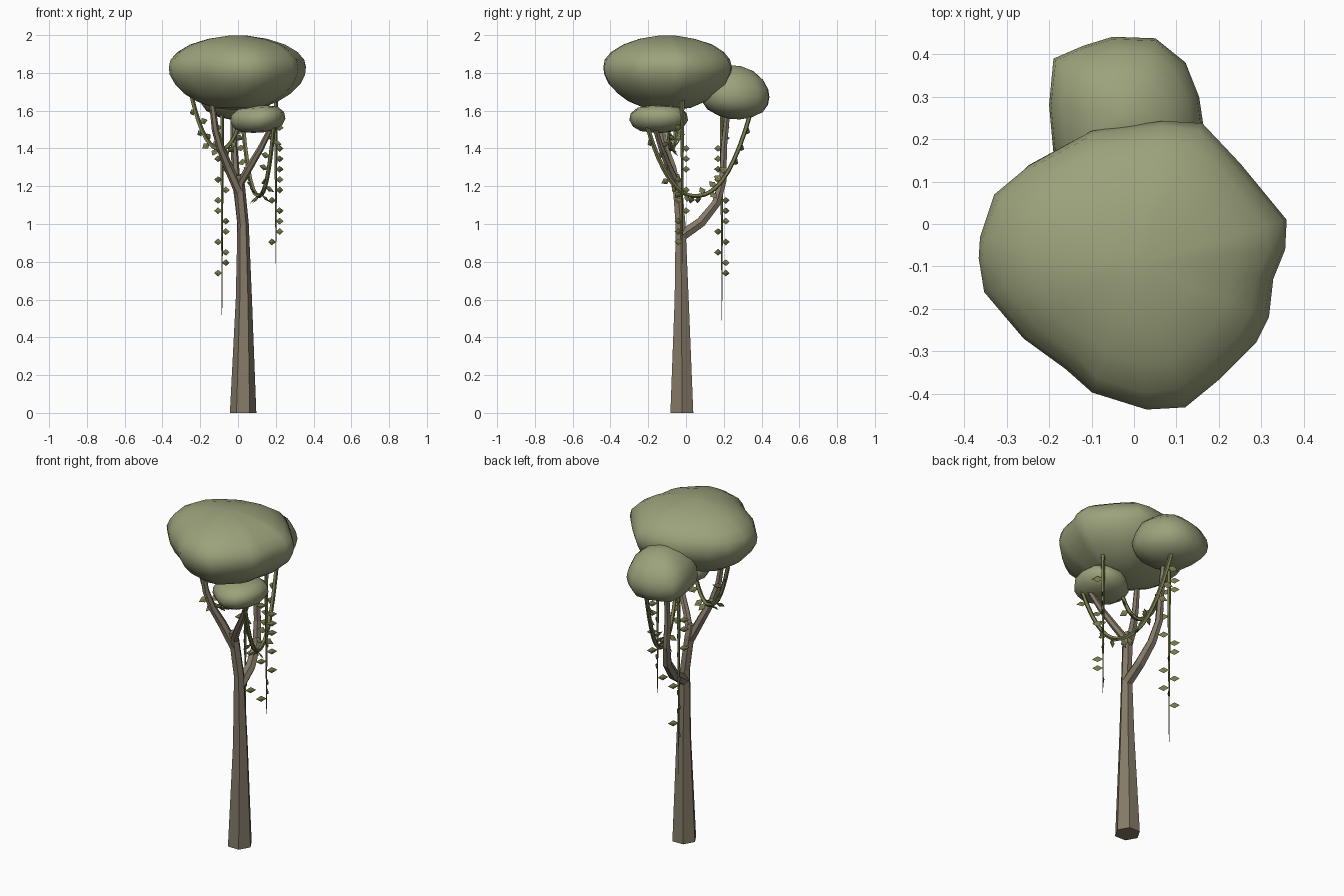
import bpy, bmesh, math, random
from mathutils import Vector, Matrix

if "Cube" in bpy.data.objects:
    bpy.data.objects.remove(bpy.data.objects["Cube"])

random.seed(4)

def material(name, rgb):
    m = bpy.data.materials.new(name)
    m.diffuse_color = (*rgb, 1)
    m.use_nodes = True
    m.node_tree.nodes["Principled BSDF"].inputs["Base Color"].default_value = m.diffuse_color
    return m

BARK = material("bark", (0.235, 0.195, 0.14))
FOLIAGE = material("foliage", (0.33, 0.36, 0.2))
VINE = material("vine", (0.19, 0.2, 0.075))

def finish(bm, name, mat, smooth=False):
    bmesh.ops.recalc_face_normals(bm, faces=bm.faces[:])
    me = bpy.data.meshes.new(name)
    bm.to_mesh(me)
    bm.free()
    me.materials.append(mat)
    for p in me.polygons:
        p.use_smooth = smooth
    ob = bpy.data.objects.new(name, me)
    bpy.context.collection.objects.link(ob)
    return ob

def loft(bm, rings):
    loops = [[bm.verts.new(p) for p in r] for r in rings]
    n = len(loops[0])
    for a, b in zip(loops, loops[1:]):
        for i in range(n):
            j = (i + 1) % n
            bm.faces.new((a[i], a[j], b[j], b[i]))
    bm.faces.new(loops[0][::-1])
    bm.faces.new(loops[-1])

def tube(bm, pts, radii, sides):
    """Loft a round section along pts, carrying the frame without twist."""
    pts = [Vector(p) for p in pts]
    rings, x, prev = [], Vector((1, 0, 0)), Vector((0, 0, 1))
    for i, p in enumerate(pts):
        t = (pts[min(i + 1, len(pts) - 1)] - pts[max(i - 1, 0)]).normalized()
        if i == 0 and t.z < 0:
            prev = Vector((0, 0, -1))
        x = prev.rotation_difference(t) @ x
        prev, y = t, t.cross(x)
        rings.append([p + radii[i] * (math.cos(k * math.tau / sides) * x + math.sin(k * math.tau / sides) * y)
                      for k in range(sides)])
    loft(bm, rings)

def blob(name, outline, profile, centre, tilt=(0, 0), bump=0.01):
    """Rounded foliage clump: plan outline scaled through (z, scale) steps."""
    bm = bmesh.new()
    c = Vector(centre)
    rings = []
    for z, s in profile:
        ring = []
        for x, y in outline:
            k = s * (1 + random.uniform(-bump, bump))
            dx, dy = (x - c.x) * k, (y - c.y) * k
            ring.append((c.x + dx, c.y + dy, z + tilt[0] * dx + tilt[1] * dy))
        rings.append(ring)
    loft(bm, rings)
    return finish(bm, name, FOLIAGE, True)

# Foliage clumps
blob("main_canopy",
     [(-.365, -.03), (-.33, .07), (-.25, .14), (-.1, .22), (.07, .245), (.16, .235), (.25, .14),
      (.36, .01), (.36, -.06), (.33, -.13), (.32, -.22), (.29, -.28), (.2, -.37), (.12, -.43),
      (.03, -.44), (-.1, -.4), (-.16, -.34), (-.26, -.27), (-.35, -.16), (-.367, -.08)],
     [(1.605, .12), (1.615, .36), (1.65, .6), (1.69, .77), (1.74, .91), (1.79, .985), (1.83, 1), (1.87, .965),
      (1.91, .87), (1.95, .69), (1.98, .43), (1.998, .12)], (0, -.1))
blob("back_canopy",
     [(-.2, .28), (-.19, .39), (-.12, .42), (-.05, .44), (.05, .437), (.12, .38), (.155, .3), (.165, .22),
      (.13, .14), (.06, .09), (-.05, .08), (-.14, .1), (-.19, .16)],
     [(1.555, .15), (1.57, .5), (1.6, .82), (1.64, .97), (1.68, 1), (1.72, .97), (1.77, .83), (1.815, .53),
      (1.838, .15)], (-.02, .26), (0, -.05))
blob("lower_canopy",
     [(-.04, -.14), (-.02, -.21), (.05, -.27), (.11, -.3), (.18, -.28), (.23, -.22), (.25, -.14), (.24, -.06),
      (.18, 0), (.09, .01), (.02, -.03), (-.03, -.08)],
     [(1.484, .2), (1.492, .6), (1.515, .87), (1.55, 1), (1.585, .96), (1.615, .72), (1.628, .2)],
     (.11, -.15), (.06, 0))

# Trunk and branches
def limb(name, pts, radii, sides):
    bm = bmesh.new()
    tube(bm, pts, radii, sides)
    finish(bm, name, BARK)

limb("trunk", [(.027, -.022, 0), (.031, -.023, .6), (.027, -.029, 1), (.008, -.045, 1.2), (.003, -.055, 1.26)],
     [.07, .043, .03, .029, .022], 6)
limb("left_branch", [(.008, -.045, 1.17), (-.05, -.075, 1.3), (-.092, -.11, 1.4), (-.12, -.13, 1.5), (-.14, -.14, 1.66)],
     [.027, .025, .021, .019, .015], 6)
limb("right_branch", [(.003, -.045, 1.2), (.06, -.09, 1.3), (.12, -.13, 1.4), (.175, -.165, 1.51)],
     [.022, .02, .017, .014], 6)
limb("back_branch", [(.027, -.02, .94), (.025, .08, 1.01), (.01, .16, 1.11), (-.01, .195, 1.23), (-.02, .2, 1.4), (-.025, .22, 1.6)],
     [.032, .03, .026, .022, .018, .016], 6)

# Leaf: thin diamond pointing away from its vine
def leaf(bm, base, out, up, length=.058, width=.036):
    out = out.normalized()
    side = out.cross(up).normalized()
    up = side.cross(out)
    m = base + out * length * .5
    tips = [base, m + up * width / 2, base + out * length, m - up * width / 2]
    ring = [bm.verts.new(p) for p in tips]
    poles = [bm.verts.new(m + side * s) for s in (.005, -.005)]
    for i in range(4):
        for p in poles:
            bm.faces.new((ring[i], ring[(i + 1) % 4], p))

# Straight hanging vines
def hanging_vine(name, x, y, top, bottom, leaf_end, r):
    bm = bmesh.new()
    mid = (top + bottom) / 2
    tube(bm, [(x, y, top), (x, y, mid), (x, y, bottom)], [r, r * .55, .001], 5)
    z = top - .15
    while z > leaf_end:
        d = Vector((random.choice((-1, 1)), random.choice((-1, 1)), 0))
        leaf(bm, Vector((x, y, z)), d, Vector((0, 0, 1)))
        z -= .055
    finish(bm, name, VINE)

hanging_vine("back_hanging_vine", -.085, .19, 1.66, .49, .71, .012)
hanging_vine("side_hanging_vine", .2, -.02, 1.66, .79, .89, .012)

# Drooping swags between clumps
def swag(name, a, b, dip, r=.012, n=16):
    bm = bmesh.new()
    a, b = Vector(a), Vector(b)
    pts = []
    for i in range(n + 1):
        t = i / n
        p = a.lerp(b, t)
        p.z -= dip * (1 - abs(2 * t - 1) ** 2.3)
        pts.append(p)
    tube(bm, pts, [r] * (n + 1), 5)
    for i in range(1, n):
        t = (pts[i + 1] - pts[i - 1]).normalized()
        side = t.cross(Vector((0, 0, 1))).normalized()
        ang = math.pi / 4 + math.pi / 2 * random.randrange(4)
        out = Matrix.Rotation(ang, 3, t) @ side
        leaf(bm, pts[i], out, t)
    finish(bm, name, VINE)

swag("front_swag", (-.245, -.04, 1.67), (.02, -.1, 1.57), .22, n=14)
swag("long_swag", (.19, -.21, 1.53), (.02, .345, 1.6), .415, n=18)
